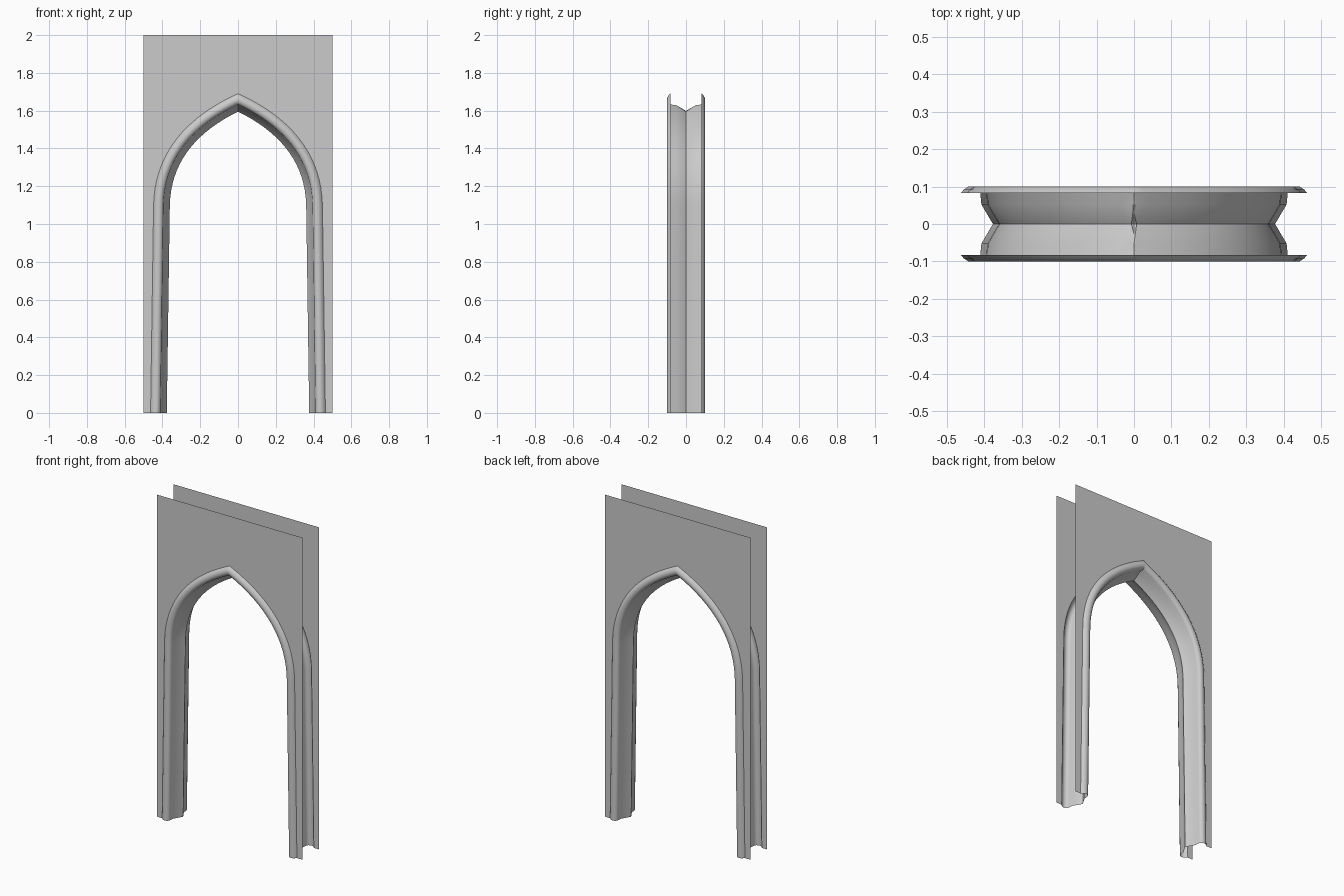
import bpy, bmesh, math
from mathutils import Vector

cube = bpy.data.objects.get("Cube")
if cube:
    bpy.data.objects.remove(cube, do_unlink=True)

stone = bpy.data.materials.new("grey stone")
stone.use_nodes = True
stone.diffuse_color = (0.6, 0.6, 0.6, 1)
stone.node_tree.nodes["Principled BSDF"].inputs["Base Color"].default_value = (0.6, 0.6, 0.6, 1)

WALL_Y = 0.083


def arch_path(steps=20):
    """Pointed arch from the left foot over the apex to the right foot (x, z)."""
    foot, spring = Vector((0.463, 0)), Vector((0.447, 1.1))
    p1, p2, apex = Vector((0.44, 1.43)), Vector((0.2, 1.6)), Vector((0, 1.69))
    half = [foot, foot.lerp(spring, 0.5)]
    for i in range(steps + 1):
        t = i / steps
        s = 1 - t
        half.append(spring * s**3 + p1 * 3*s*s*t + p2 * 3*s*t*t + apex * t**3)
    left = [Vector((-p.x, p.y)) for p in half]
    return left + half[-2::-1]


def inward_normals(path):
    """Mitred normals pointing into the opening, level at the feet."""
    seg = []
    for a, b in zip(path, path[1:]):
        d = (b - a).normalized()
        seg.append(Vector((d.y, -d.x)))
    mids = [(a + b) / (1 + a.dot(b)) for a, b in zip(seg, seg[1:])]
    return [Vector((1, 0))] + mids + [Vector((-1, 0))]


def make_object(name, build):
    bm = bmesh.new()
    build(bm)
    mesh = bpy.data.meshes.new(name)
    bm.to_mesh(mesh)
    bm.free()
    mesh.materials.append(stone)
    obj = bpy.data.objects.new(name, mesh)
    bpy.context.collection.objects.link(obj)
    return obj


path = arch_path()
normals = inward_normals(path)

# Section of the arch: (inward offset, depth), rounded rim to central ridge
rim = [(0, WALL_Y), (0.008, 0.092), (0.02, 0.1), (0.034, 0.1), (0.046, 0.094),
       (0.052, WALL_Y), (0.055, 0.052)]
section = [(o, -y) for o, y in rim] + [(0.086, 0)] + rim[::-1]


def build_arch(bm):
    rings = []
    for p, n in zip(path, normals):
        ring = []
        for off, y in section:
            q = p + n * off
            ring.append(bm.verts.new((q.x, y, q.y)))
        rings.append(ring)
    for a, b in zip(rings, rings[1:]):
        for j in range(len(section) - 1):
            bm.faces.new((a[j], a[j + 1], b[j + 1], b[j]))


def build_wall(side):
    def build(bm):
        outline = [(-0.5, 0)] + [tuple(p) for p in path] + [(0.5, 0), (0.5, 2), (-0.5, 2)]
        verts = [bm.verts.new((x, side * WALL_Y, z)) for x, z in outline]
        bm.faces.new(verts if side < 0 else verts[::-1])
    return build


# Moulded arch lining, smooth along its sweep with crisp creases
arch = make_object("arch_moulding", build_arch)
arch.data.shade_smooth()
arch.data.set_sharp_from_angle(angle=math.radians(35))

# Thin wall faces around the opening
make_object("front_wall", build_wall(-1))
make_object("back_wall", build_wall(1))
